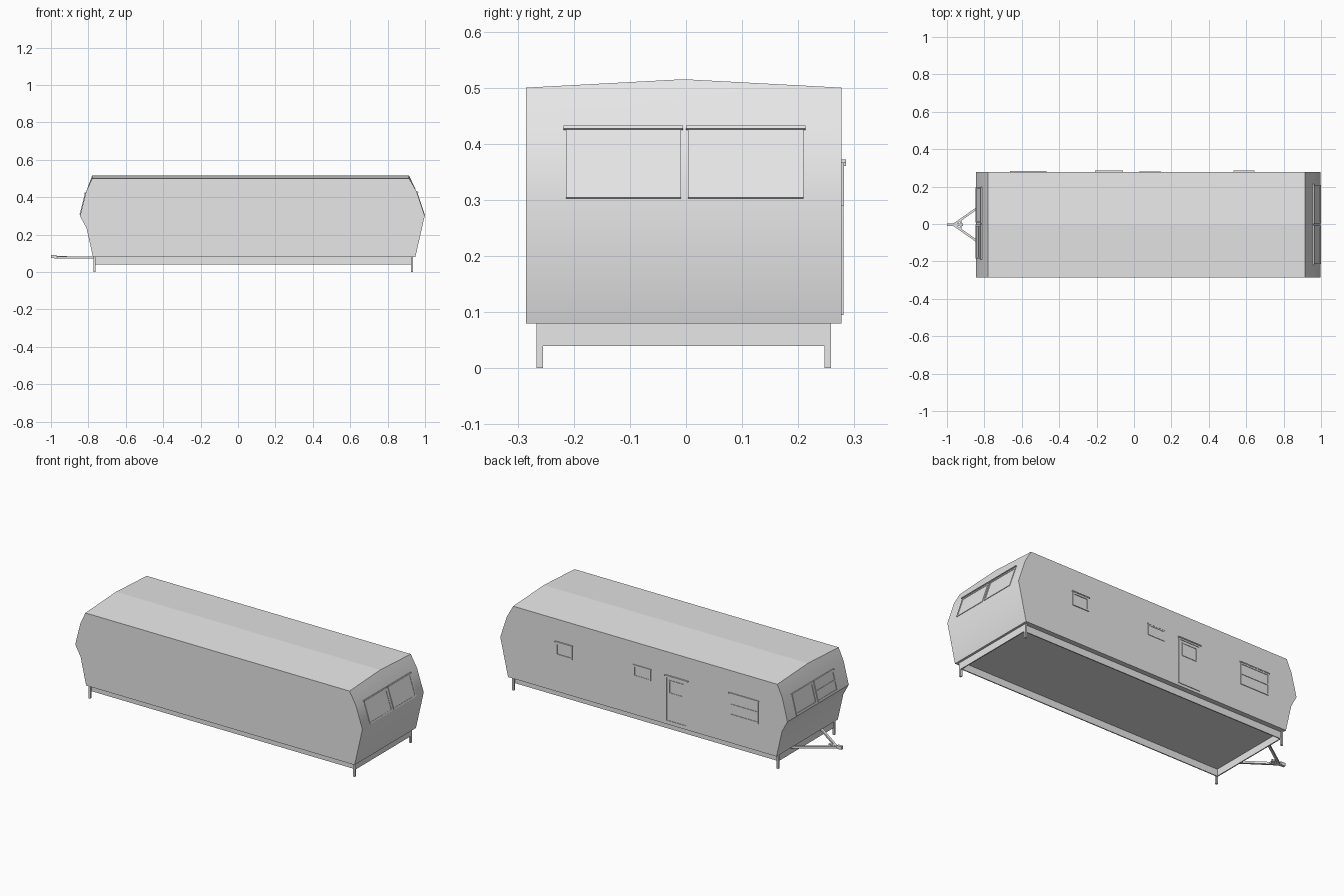
import bpy, bmesh, math
from mathutils import Matrix, Vector

if "Cube" in bpy.data.objects:
    bpy.data.objects.remove(bpy.data.objects["Cube"])

grey = bpy.data.materials.new("plain_grey")
grey.diffuse_color = (0.8, 0.8, 0.8, 1)
grey.use_nodes = True
grey.node_tree.nodes["Principled BSDF"].inputs["Base Color"].default_value = grey.diffuse_color

YC = -0.004      # centre line of the body
HW = 0.281       # half width of the body


def finish(name, bm):
    bmesh.ops.recalc_face_normals(bm, faces=bm.faces)
    me = bpy.data.meshes.new(name)
    bm.to_mesh(me)
    bm.free()
    me.materials.append(grey)
    ob = bpy.data.objects.new(name, me)
    bpy.context.collection.objects.link(ob)
    return ob


def boxes(name, spans, mat=Matrix()):
    """One object made of boxes given as (x0, x1, y0, y1, z0, z1)."""
    bm = bmesh.new()
    for a, b, c, d, e, f in spans:
        m = Matrix.Translation(((a + b) / 2, (c + d) / 2, (e + f) / 2)) @ \
            Matrix.Diagonal((b - a, d - c, f - e, 1))
        bmesh.ops.create_cube(bm, size=1, matrix=mat @ m)
    return finish(name, bm)


def bar(name, p, q, w, h):
    """Straight beam between two points."""
    p, q = Vector(p), Vector(q)
    x = (q - p).normalized()
    y = Vector((0, 0, 1)).cross(x).normalized()
    z = x.cross(y)
    m = Matrix((x, y, z)).transposed().to_4x4()
    m.translation = p
    return boxes(name, [(0, (q - p).length, -w / 2, w / 2, -h / 2, h / 2)], m)


def wall(origin, u, v):
    """Local frame on a wall: u across, v up, n outwards."""
    u, v = Vector(u).normalized(), Vector(v).normalized()
    m = Matrix((u, v, u.cross(v))).transposed().to_4x4()
    m.translation = origin
    return m


def window(name, mat, u0, u1, v0, v1, rim=0.008, out=0.004, awning=0.0, split=False, glass=0.001):
    s = [(u0, u0 + rim, v0, v1, -0.003, out), (u1 - rim, u1, v0, v1, -0.003, out),
         (u0 + rim, u1 - rim, v0, v0 + rim, -0.003, out), (u0 + rim, u1 - rim, v1 - rim, v1, -0.003, out),
         (u0 + rim, u1 - rim, v0 + rim, v1 - rim, -0.003, glass)]
    if split:
        vm = (v0 + v1) / 2
        s.append((u0 + rim, u1 - rim, vm - rim / 2, vm + rim / 2, -0.003, out))
    if awning:
        s.append((u0 - 0.004, u1 + 0.004, v1, v1 + 0.006, -0.003, awning))
    return boxes(name, s, mat)


# body shell: side profile swept over three stations, with a low ridge in the roof
profile = [(-0.775, 0.08), (-0.81, 0.235), (-0.845, 0.30), (-0.812, 0.43), (-0.78, 0.50),
           (0.915, 0.50), (0.955, 0.43), (0.998, 0.30), (0.948, 0.08)]
bm = bmesh.new()
rows = []
for y, lift in ((YC - HW, 0), (YC, 0.015), (YC + HW, 0)):
    rows.append([bm.verts.new((x, y, z + (lift if z == 0.50 else 0))) for x, z in profile])
n = len(profile)
for a, b in zip(rows, rows[1:]):
    for i in range(n):
        j = (i + 1) % n
        bm.faces.new((a[i], a[j], b[j], b[i]))
bm.faces.new(rows[0])
bm.faces.new(rows[-1])
body = finish("body_shell", bm)
bpy.context.view_layer.objects.active = body
body.select_set(True)
bpy.ops.object.shade_smooth_by_angle(angle=math.radians(40))
body.select_set(False)
for p in body.data.polygons:          # roof, floor and sides stay flat
    if abs(p.normal.x) < 0.3:
        p.use_smooth = False

# hollow skirt under the floor
X0, X1, SY, T = -0.768, 0.935, 0.252, 0.006
boxes("skirt_frame", [
    (X0, X1, YC - SY, YC - SY + T, 0.04, 0.081), (X0, X1, YC + SY - T, YC + SY, 0.04, 0.081),
    (X0, X0 + T, YC - SY + T, YC + SY - T, 0.04, 0.081),
    (X1 - T, X1, YC - SY + T, YC + SY - T, 0.04, 0.081)])

# corner legs
for nx, x in (("left", -0.767), ("right", 0.93)):
    for ny, s in (("front", -1), ("back", 1)):
        y = YC + s * 0.2565
        boxes(f"{ny}_{nx}_leg", [(x - 0.0055, x + 0.0055, y - 0.0055, y + 0.0055, 0, 0.081)])

# tow hitch
for nm, s in (("front", -1), ("back", 1)):
    bar(f"{nm}_hitch_beam", (-0.965, YC, 0.078), (-0.765, YC + s * 0.14, 0.078), 0.012, 0.012)
bar("hitch_crossbar", (-0.925, YC - 0.028, 0.078), (-0.925, YC + 0.028, 0.078), 0.008, 0.01)
boxes("hitch_coupler", [(-0.985, -0.915, YC - 0.006, YC + 0.006, 0.072, 0.086),
                        (-1.0, -0.97, YC - 0.008, YC + 0.008, 0.074, 0.092)])

# windows on the right end, on the upper sloping face
m = wall((0.998, 0, 0.30), (0, 1, 0), (-0.043, 0, 0.13))
window("right_end_window_front", m, -0.214, -0.009, 0.003, 0.131, 0.009, 0.003, 0.008)
window("right_end_window_back", m, 0.004, 0.209, 0.003, 0.131, 0.009, 0.003, 0.008)

# windows on the left end
m = wall((-0.845, 0, 0.30), (0, -1, 0), (0.033, 0, 0.13))
window("left_end_window_back", m, -0.195, -0.008, 0.006, 0.122, 0.009, 0.004, 0.008)
window("left_end_window_front", m, 0.004, 0.185, 0.006, 0.122, 0.009, 0.004, 0.008, True)

# back wall: three windows and the door (u runs towards -x)
m = wall((0, YC + HW, 0), (-1, 0, 0), (0, 0, 1))
window("large_back_window", m, 0.472, 0.66, 0.24, 0.366, 0.009, 0.004, 0.006, True)
window("small_back_window", m, -0.14, -0.032, 0.302, 0.364, 0.007, 0.003, 0.004)
window("far_back_window", m, -0.64, -0.535, 0.29, 0.366, 0.010, 0.005, 0.008)
window("door", m, 0.063, 0.205, 0.095, 0.36, 0.009, 0.004, 0.008)
window("door_window", m, 0.085, 0.183, 0.262, 0.34, 0.006, 0.004, 0, False, 0.0015)
